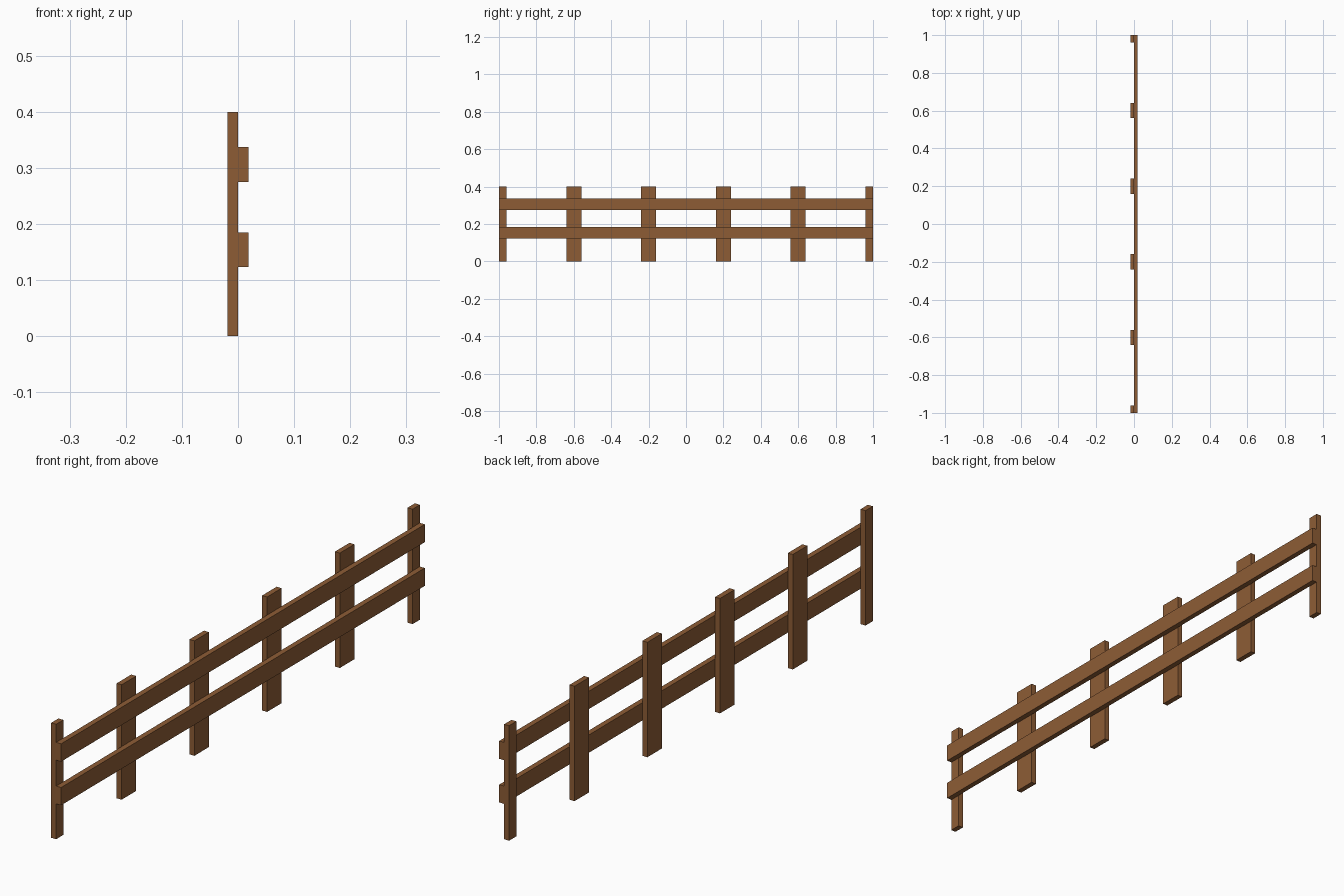
import bpy

if "Cube" in bpy.data.objects:
    bpy.data.objects.remove(bpy.data.objects["Cube"], do_unlink=True)

# Brown timber
wood = bpy.data.materials.new("brown_wood")
wood.use_nodes = True
color = (0.27, 0.108, 0.036, 1.0)
wood.diffuse_color = color
bsdf = next(n for n in wood.node_tree.nodes if n.type == "BSDF_PRINCIPLED")
bsdf.inputs["Base Color"].default_value = color
bsdf.inputs["Roughness"].default_value = 0.8


def board(name, low, high):
    """Flat-faced box between two opposite corners."""
    bpy.ops.mesh.primitive_cube_add(size=1)
    obj = bpy.context.object
    obj.name = name
    size = [b - a for a, b in zip(low, high)]
    centre = [(a + b) / 2 for a, b in zip(low, high)]
    for v in obj.data.vertices:
        v.co = [c * s + m for c, s, m in zip(v.co, size, centre)]
    obj.data.materials.append(wood)
    return obj


THICK = 0.019
HEIGHT = 0.4
HALF_POST = 0.04

# Upright posts: the two end posts are half width, trimmed at the rail ends
for i in range(6):
    y = -1 + 0.4 * i
    board(f"post_{i + 1}",
          (-THICK, max(y - HALF_POST, -1), 0),
          (0, min(y + HALF_POST, 1), HEIGHT))

# Long rails fixed to the left side of the posts
for name, bottom in (("lower_rail", 0.123), ("upper_rail", 0.275)):
    board(name, (0, -1, bottom), (THICK, 1, bottom + 0.062))
